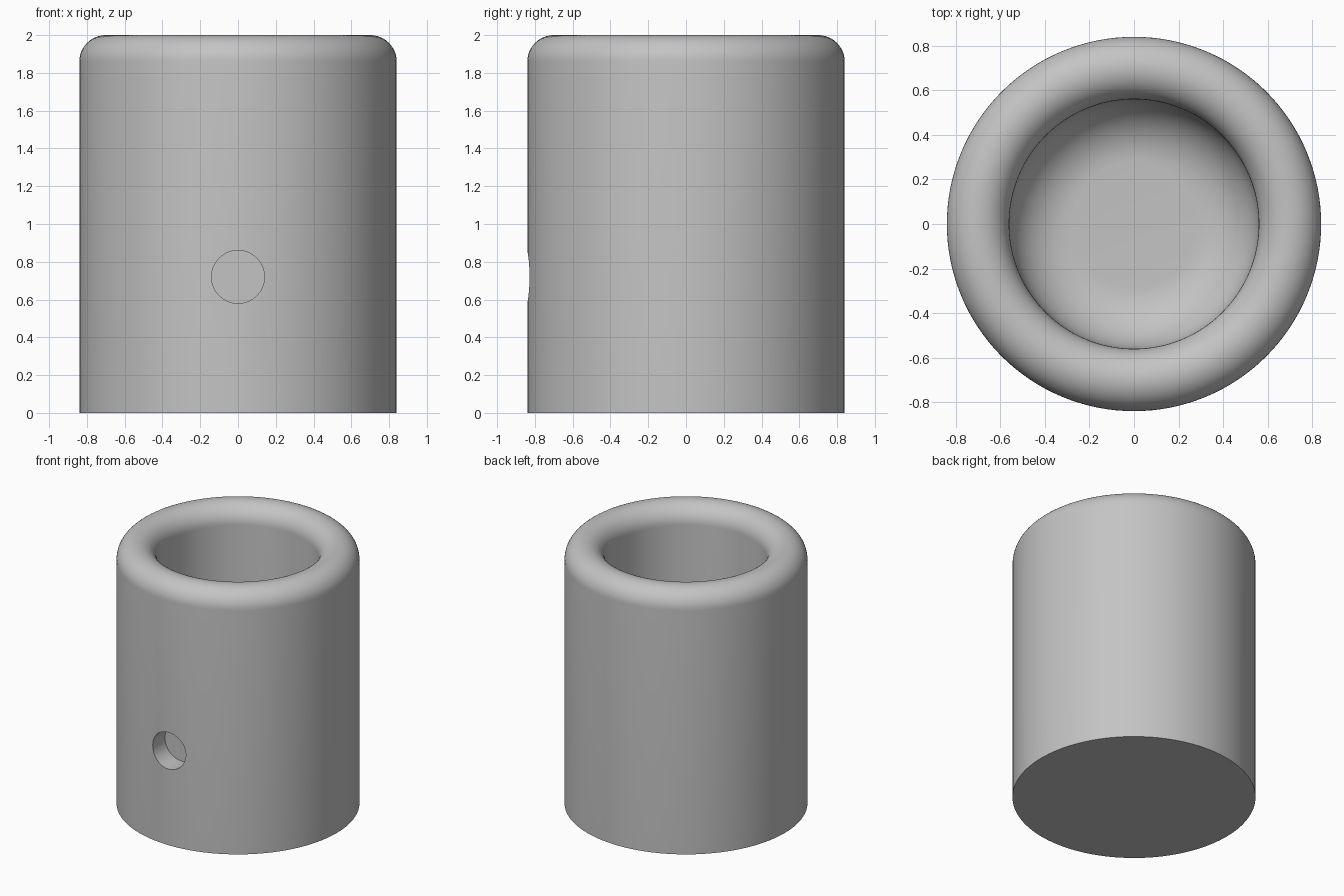
import bpy, bmesh
from math import sin, cos, pi, radians
from mathutils import Matrix

cube = bpy.data.objects.get("Cube")
if cube:
    bpy.data.objects.remove(cube, do_unlink=True)

OUTER, INNER, HEIGHT = 0.84, 0.56, 2.0
RIM = (OUTER - INNER) / 2
FLOOR, FILLET = 0.28, 0.28
HOLE_R, HOLE_Z, HOLE_DEPTH = 0.14, 0.72, 0.16
SIDES = 128

grey = bpy.data.materials.new("light_grey")
grey.use_nodes = True
grey.diffuse_color = (0.55, 0.55, 0.55, 1)
grey.node_tree.nodes["Principled BSDF"].inputs["Base Color"].default_value = grey.diffuse_color


def arc(cx, cz, r, start, end, steps):
    """Profile points along an arc, angles in degrees."""
    angles = [radians(start + (end - start) * i / steps) for i in range(steps + 1)]
    return [(cx + r * cos(a), cz + r * sin(a)) for a in angles]


def make_object(name, bm):
    bmesh.ops.recalc_face_normals(bm, faces=bm.faces)
    mesh = bpy.data.meshes.new(name)
    bm.to_mesh(mesh)
    bm.free()
    mesh.materials.append(grey)
    obj = bpy.data.objects.new(name, mesh)
    bpy.context.collection.objects.link(obj)
    return obj


def lathe(name, profile):
    """Turn a profile of (radius, height) points about z and cap both ends."""
    bm = bmesh.new()
    rings = [[bm.verts.new((r * cos(2 * pi * i / SIDES), r * sin(2 * pi * i / SIDES), z))
              for i in range(SIDES)] for r, z in profile]
    for a, b in zip(rings, rings[1:]):
        for i in range(SIDES):
            j = (i + 1) % SIDES
            bm.faces.new((a[i], a[j], b[j], b[i]))
    bm.faces.new(rings[0])
    bm.faces.new(rings[-1])
    return make_object(name, bm)


# Cup body: straight wall, fully rounded rim, rounded inner floor
profile = [(OUTER, 0)]
profile += arc(OUTER - RIM, HEIGHT - RIM, RIM, 0, 180, 24)
profile += arc(INNER - FILLET, FLOOR + FILLET, FILLET, 0, -90, 14)
cup = lathe("cup_body", profile)

# Blind round hole in the front wall
bm = bmesh.new()
place = Matrix.Translation((0, -OUTER, HOLE_Z)) @ Matrix.Rotation(pi / 2, 4, 'X')
bmesh.ops.create_cone(bm, cap_ends=True, segments=64, radius1=HOLE_R, radius2=HOLE_R,
                      depth=2 * HOLE_DEPTH, matrix=place)
cutter = make_object("hole_cutter", bm)
cutter.hide_render = True

bpy.ops.object.select_all(action='DESELECT')
cup.select_set(True)
bpy.context.view_layer.objects.active = cup
cut = cup.modifiers.new("front_hole", 'BOOLEAN')
cut.operation = 'DIFFERENCE'
cut.solver = 'EXACT'
cut.object = cutter
bpy.ops.object.modifier_apply(modifier=cut.name)
bpy.data.objects.remove(cutter, do_unlink=True)
bpy.ops.object.shade_smooth_by_angle(angle=radians(35))
